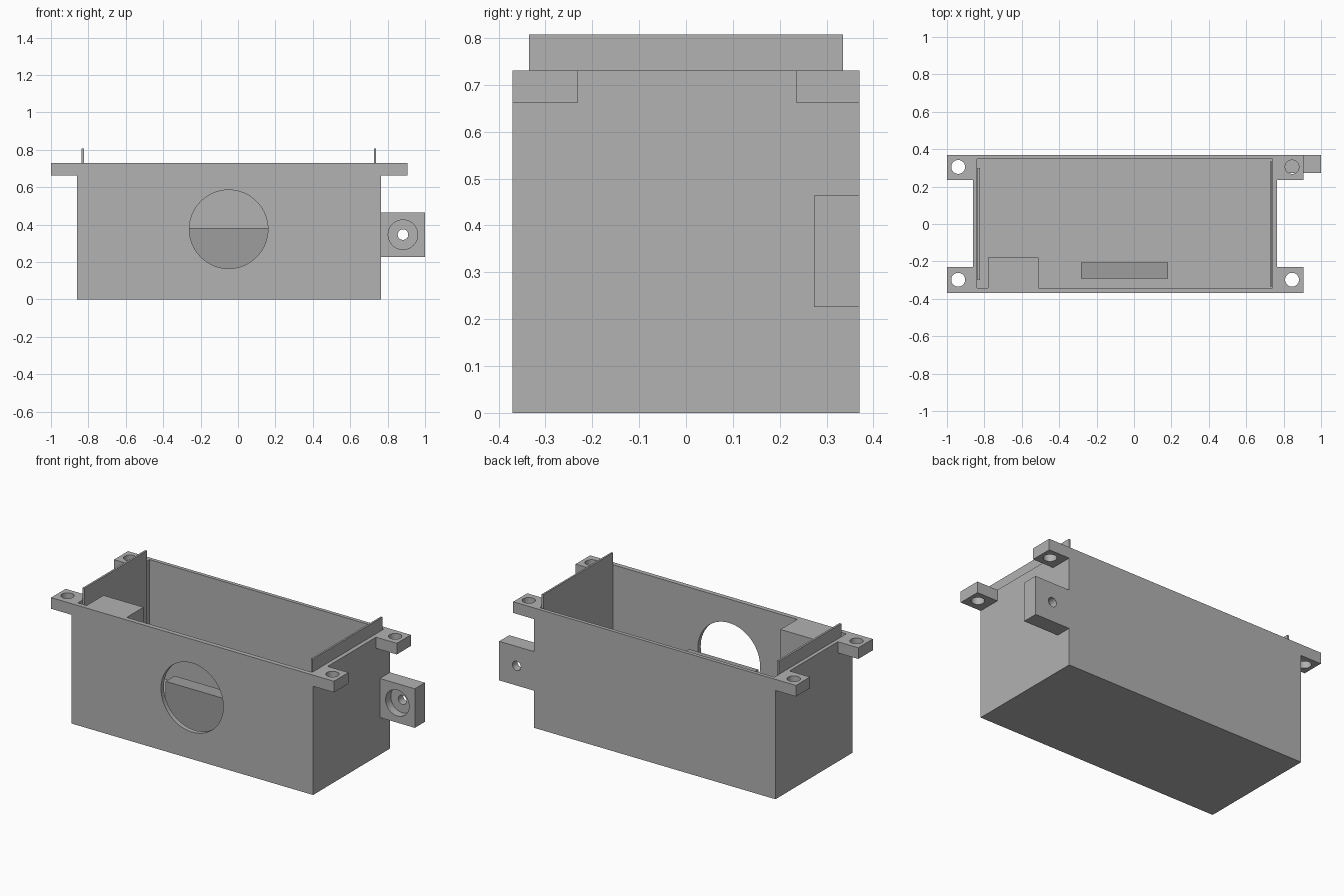
import bpy
from math import pi

default = bpy.data.objects.get("Cube")
if default:
    bpy.data.objects.remove(default, do_unlink=True)


def material(name, value):
    mat = bpy.data.materials.new(name)
    mat.use_nodes = True
    colour = (value, value, value, 1)
    mat.diffuse_color = colour
    mat.node_tree.nodes["Principled BSDF"].inputs["Base Color"].default_value = colour
    return mat


grey = material("light grey", 0.445)
dark = material("mid grey", 0.34)


def box(name, x, y, z, mat=grey):
    """Box from (low, high) ranges on each axis."""
    bpy.ops.mesh.primitive_cube_add(size=1)
    ob = bpy.context.object
    ob.name = name
    ranges = (x, y, z)
    for v in ob.data.vertices:
        v.co = [r[0] if c < 0 else r[1] for c, r in zip(v.co, ranges)]
    ob.data.materials.append(mat)
    return ob


def cylinder(name, centre, radius, depth, axis="Z"):
    turn = (pi / 2, 0, 0) if axis == "Y" else (0, 0, 0)
    bpy.ops.mesh.primitive_cylinder_add(vertices=64, radius=radius, depth=depth,
                                        location=centre, rotation=turn)
    ob = bpy.context.object
    ob.name = name
    ob.data.materials.append(grey)
    return ob


def combine(target, tool, operation):
    """Apply a boolean and discard the tool."""
    tool.hide_render = True
    mod = target.modifiers.new("boolean", "BOOLEAN")
    mod.operation = operation
    mod.solver = "EXACT"
    mod.object = tool
    bpy.context.view_layer.objects.active = target
    bpy.ops.object.modifier_apply(modifier=mod.name)
    bpy.data.objects.remove(tool, do_unlink=True)


# Open-topped case with thin walls
case = box("case", (-0.862, 0.765), (-0.37, 0.37), (0, 0.73))
combine(case, box("cavity", (-0.84, 0.74), (-0.342, 0.348), (0.03, 0.9)), "DIFFERENCE")

# Solid post in the front corner, flush with the rim
combine(case, box("corner_post", (-0.78, -0.51), (-0.355, -0.18), (0.015, 0.73)), "UNION")

# Round window in the front wall
combine(case, cylinder("window", (-0.05, -0.37, 0.375), 0.21, 0.12, "Y"), "DIFFERENCE")

# Four mounting ears with screw holes
for x_range, hole_x in (((-1, -0.85), -0.94), ((0.755, 0.905), 0.845)):
    for y_range, hole_y in (((-0.37, -0.23), -0.298), ((0.235, 0.37), 0.305)):
        combine(case, box("ear", x_range, y_range, (0.662, 0.73)), "UNION")
        combine(case, cylinder("ear_hole", (hole_x, hole_y, 0.7), 0.037, 0.2), "DIFFERENCE")

# Side bracket with a counterbored hole
combine(case, box("bracket", (0.755, 1), (0.273, 0.37), (0.226, 0.464)), "UNION")
combine(case, cylinder("bracket_hole", (0.882, 0.32, 0.346), 0.028, 0.3, "Y"), "DIFFERENCE")
combine(case, cylinder("counterbore", (0.882, 0.273, 0.346), 0.079, 0.1, "Y"), "DIFFERENCE")

bpy.ops.object.select_all(action="DESELECT")
case.select_set(True)
bpy.context.view_layer.objects.active = case
bpy.ops.object.shade_smooth_by_angle(angle=pi / 6)

# Upright end plates standing above the rim
box("right_end_plate", (-0.836, -0.824), (-0.3, 0.3), (0.03, 0.807))
box("left_end_plate", (0.727, 0.738), (-0.335, 0.335), (0.03, 0.807))

# Inner block behind the window
box("inner_block", (-0.283, 0.183), (-0.292, -0.205), (0.03, 0.382), dark)
